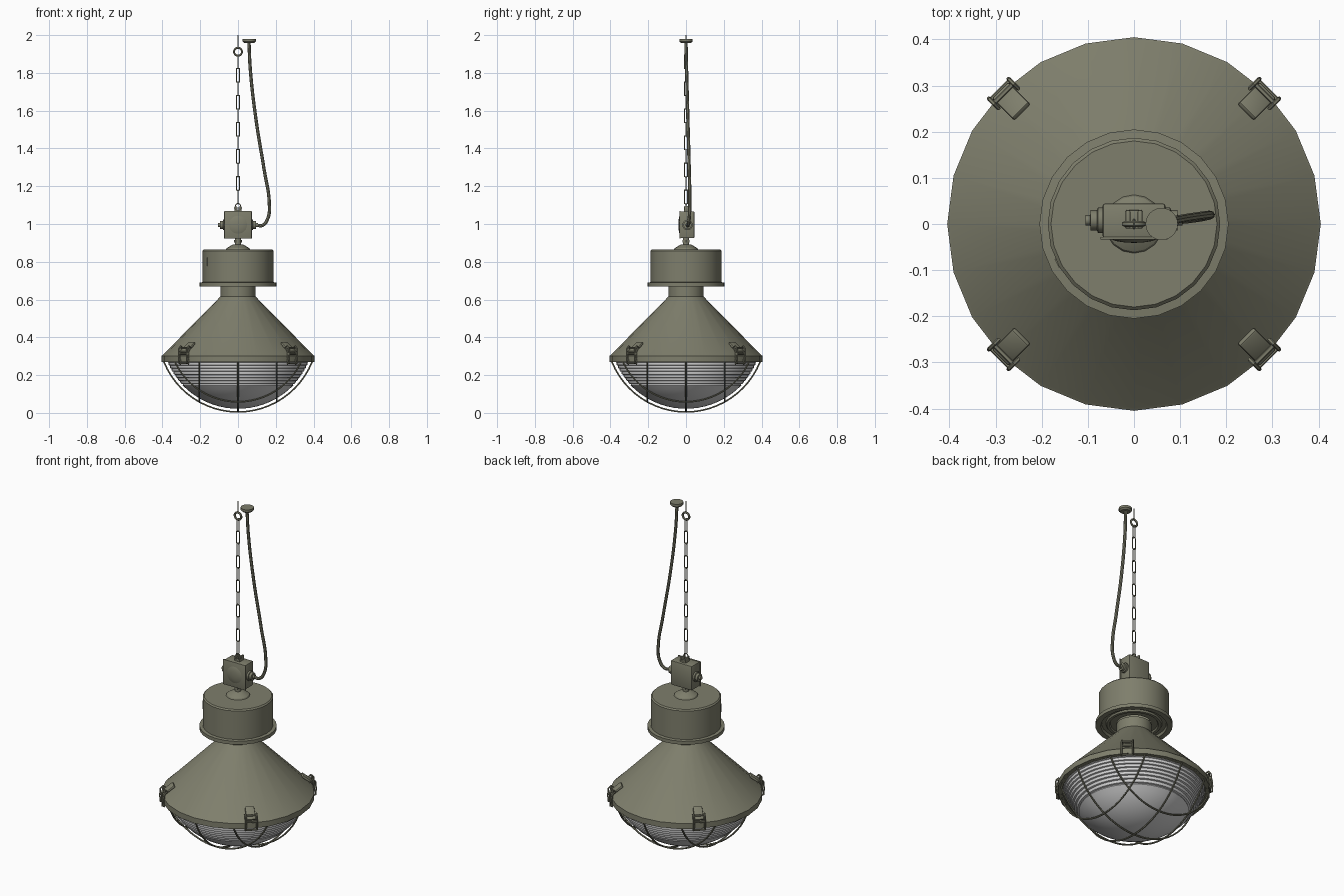
import bpy, bmesh, math
from mathutils import Matrix, Vector

if "Cube" in bpy.data.objects:
    bpy.data.objects.remove(bpy.data.objects["Cube"])

def material(name, rgb):
    m = bpy.data.materials.new(name)
    m.diffuse_color = (*rgb, 1)
    m.use_nodes = True
    m.node_tree.nodes["Principled BSDF"].inputs["Base Color"].default_value = m.diffuse_color
    return m

GREEN = material("olive_paint", (0.21, 0.21, 0.15))
GLASS = material("grey_glass", (0.64, 0.64, 0.64))

def finish(ob, mat, smooth=True):
    ob.data.materials.clear()
    ob.data.materials.append(mat)
    bpy.ops.object.select_all(action='DESELECT')
    ob.select_set(True)
    bpy.context.view_layer.objects.active = ob
    if smooth:
        bpy.ops.object.shade_smooth_by_angle(angle=math.radians(32))
    return ob

def from_bmesh(name, bm, mat, matrix=None, smooth=True):
    bmesh.ops.recalc_face_normals(bm, faces=bm.faces)
    me = bpy.data.meshes.new(name)
    bm.to_mesh(me)
    bm.free()
    ob = bpy.data.objects.new(name, me)
    bpy.context.collection.objects.link(ob)
    if matrix:
        ob.matrix_world = matrix
    return finish(ob, mat, smooth)

def lathe(name, profile, segs=24, mat=GREEN, matrix=None):
    """Revolve (radius, z) points round z; radius 0 closes to a pole."""
    bm = bmesh.new()
    rings = []
    for r, z in profile:
        if r == 0:
            rings.append([bm.verts.new((0, 0, z))] * segs)
        else:
            rings.append([bm.verts.new((r * math.cos(2 * math.pi * i / segs),
                                        r * math.sin(2 * math.pi * i / segs), z)) for i in range(segs)])
    for a, b in zip(rings, rings[1:]):
        for i in range(segs):
            j = (i + 1) % segs
            quad = list(dict.fromkeys((a[i], a[j], b[j], b[i])))
            if len(quad) > 2:
                bm.faces.new(quad)
    return from_bmesh(name, bm, mat, matrix)

def box(name, size, matrix, bevel=0.0, mat=GREEN):
    bm = bmesh.new()
    bmesh.ops.create_cube(bm, size=1, matrix=Matrix.Diagonal((*size, 1)))
    if bevel:
        bmesh.ops.bevel(bm, geom=bm.edges[:], offset=bevel, segments=2, affect='EDGES', profile=0.5)
    return from_bmesh(name, bm, mat, matrix)

def tube(name, pts, radius, closed=False, smooth_path=False, mat=GREEN, res=1):
    cu = bpy.data.curves.new(name, 'CURVE')
    cu.dimensions = '3D'
    cu.bevel_depth = radius
    cu.bevel_resolution = res
    cu.use_fill_caps = True
    if smooth_path:
        sp = cu.splines.new('BEZIER')
        sp.bezier_points.add(len(pts) - 1)
        for bp, p in zip(sp.bezier_points, pts):
            bp.co = p
            bp.handle_left_type = bp.handle_right_type = 'AUTO'
        sp.resolution_u = 6
    else:
        sp = cu.splines.new('POLY')
        sp.points.add(len(pts) - 1)
        for q, p in zip(sp.points, pts):
            q.co = (*p, 1)
    sp.use_cyclic_u = closed
    ob = bpy.data.objects.new(name, cu)
    bpy.context.collection.objects.link(ob)
    bpy.ops.object.select_all(action='DESELECT')
    ob.select_set(True)
    bpy.context.view_layer.objects.active = ob
    bpy.ops.object.convert(target='MESH')
    return finish(bpy.context.view_layer.objects.active, mat)

def circle(r, z, n=24, upright=False):
    ang = [2 * math.pi * i / n for i in range(n)]
    if upright:
        return [(r * math.cos(a), 0, z + r * math.sin(a)) for a in ang]
    return [(r * math.cos(a), r * math.sin(a), z) for a in ang]

T = Matrix.Translation
def R(deg, axis):
    return Matrix.Rotation(math.radians(deg), 4, axis)

# Conical shade with rim, inner wall and neck
lathe("shade", [(0.375, 0.29), (0.38, 0.27), (0.405, 0.27), (0.405, 0.302), (0.398, 0.307),
                (0.093, 0.616), (0.093, 0.675)])

# Gear drum with flange and recessed underside
lathe("drum", [(0.09, 0.685), (0.125, 0.685), (0.13, 0.676), (0.145, 0.676), (0.15, 0.685),
               (0.172, 0.685), (0.176, 0.67), (0.205, 0.67), (0.205, 0.690), (0.187, 0.692),
               (0.187, 0.858), (0.180, 0.865), (0, 0.865)])
lathe("drum_hub", [(0.064, 0.864), (0.060, 0.872), (0.03, 0.89), (0.017, 0.892), (0.017, 0.93)], 16)
lathe("stem_nut", [(0, 0.903), (0.02, 0.903), (0.02, 0.915), (0, 0.915)], 6)
a = math.radians(207)
box("drum_plate", (0.006, 0.02, 0.045),
    T((0.185 * math.cos(a), 0.185 * math.sin(a), 0.80)) @ R(207, 'Z'))

# Ribbed glass bowl: shallow ribs above, smooth dome below
RG, CZ = 0.408, 0.43
def bowl_r(z):
    return math.sqrt(RG ** 2 - (CZ - z) ** 2)
prof = [(0.376, 0.288)]
ribs, step = 8, 0.0165
for i in range(ribs):
    z0 = 0.28 - i * step
    prof += [(bowl_r(z0) - 0.004, z0), (bowl_r(z0 - 0.01), z0 - 0.010),
             (bowl_r(z0 - step) - 0.004, z0 - 0.0125)]
a0 = math.acos((CZ - 0.146) / RG)
prof += [(RG * math.sin(a0 * (1 - k / 10)), CZ - RG * math.cos(a0 * (1 - k / 10))) for k in range(10)]
prof.append((0, CZ - RG))
lathe("glass_bowl", prof, 48, GLASS)

# Wire guard: three wires each way on a sphere, plus a top ring
RC, CC = 0.4225, 0.4275
for axis in "xy":
    for d in (-0.205, 0, 0.205):
        rad = math.sqrt(RC ** 2 - d ** 2)
        t = math.asin(math.sqrt(0.392 ** 2 - d ** 2) / rad)
        pts = []
        for k in range(25):
            s = -t + 2 * t * k / 24
            u, z = rad * math.sin(s), CC - rad * math.cos(s)
            pts.append((d, u, z) if axis == "x" else (u, d, z))
        tube("guard_wire", pts, 0.0048)
tube("guard_ring", circle(0.390, 0.275, 48), 0.006, closed=True)

# Four toggle clips on the rim
for k in range(4):
    M = R(45 + 90 * k, 'Z')
    box("clip_lever", (0.08, 0.05, 0.014), M @ T((0.376, 0, 0.346)) @ R(38, 'Y'), 0.005)
    side = [(0.385, 0.345), (0.398, 0.355), (0.412, 0.34), (0.415, 0.30), (0.413, 0.265),
            (0.400, 0.258), (0.405, 0.29), (0.402, 0.325)]
    for s in (-0.03, 0.03):
        tube("clip_wire", [M @ Vector((r, s, z)) for r, z in side], 0.0045, closed=True)
    for r, z in ((0.400, 0.345), (0.410, 0.312), (0.403, 0.262)):
        tube("clip_bar", [M @ Vector((r, s, z)) for s in (-0.034, 0.034)], 0.005)

# Junction box with domed cover, glands and top lug
box("junction_box", (0.136, 0.075, 0.142), T((0, 0.007, 0.996)), 0.005)
box("box_cover", (0.146, 0.006, 0.146), T((0, -0.031, 0.996)), 0.002)
lathe("cover_dome", [(0.05, 0), (0.04, 0.004), (0.02, 0.007), (0, 0.008)], 24,
      matrix=T((0, -0.033, 0.996)) @ R(90, 'X'))
for s in (-1, 1):
    lathe("cable_gland", [(0.028, 0.06), (0.028, 0.078), (0.022, 0.08), (0.022, 0.094),
                          (0.011, 0.095), (0.011, 0.105), (0, 0.105)], 12,
          matrix=T((0, 0.008, 0.995)) @ R(90 * s, 'Y'))
for s in (-1, 1):
    box("top_lug", (0.010, 0.04, 0.03), T((s * 0.013, 0.01, 1.08)), 0.003)
box("lug_base", (0.036, 0.04, 0.012), T((0, 0.01, 1.07)), 0.002)
tube("lug_pin", [(-0.022, 0, 1.085), (0.022, 0, 1.085)], 0.004)
tube("lug_ring", circle(0.013, 1.096, 14, True), 0.003, closed=True)

# Chain: alternate links turned a quarter turn
link = []
for sx, sz, start in ((1, 1, 0), (-1, 1, 90), (-1, -1, 180), (1, -1, 270)):
    for da in (0, 45, 90):
        b = math.radians(start + da)
        link.append((sx * 0.004 + 0.005 * math.cos(b), sz * 0.032 + 0.005 * math.sin(b)))
for k in range(11):
    z0 = 1.859 - 0.0715 * k
    tube("chain_link", [(u, 0, z0 + v) if k % 2 else (0, u, z0 + v) for u, v in link], 0.003, closed=True)

# Ceiling eye hook
tube("eye_ring", circle(0.021, 1.912, 20, True), 0.006, closed=True)
tube("eye_stem", [(0, 0, 1.932), (0, 0, 2.0)], 0.003)

# Supply cable and ceiling rose
tube("cable", [(0.095, 0.008, 0.994), (0.13, 0.012, 0.993), (0.158, 0.017, 1.03), (0.166, 0.02, 1.105),
               (0.138, 0.017, 1.29), (0.095, 0.01, 1.555), (0.065, 0.003, 1.82), (0.058, 0, 1.965)],
     0.0088, smooth_path=True, res=2)
lathe("ceiling_rose", [(0, 1.958), (0.026, 1.958), (0.035, 1.966), (0.035, 1.98), (0, 1.98)], 24,
      matrix=T((0.06, 0, 0)))
